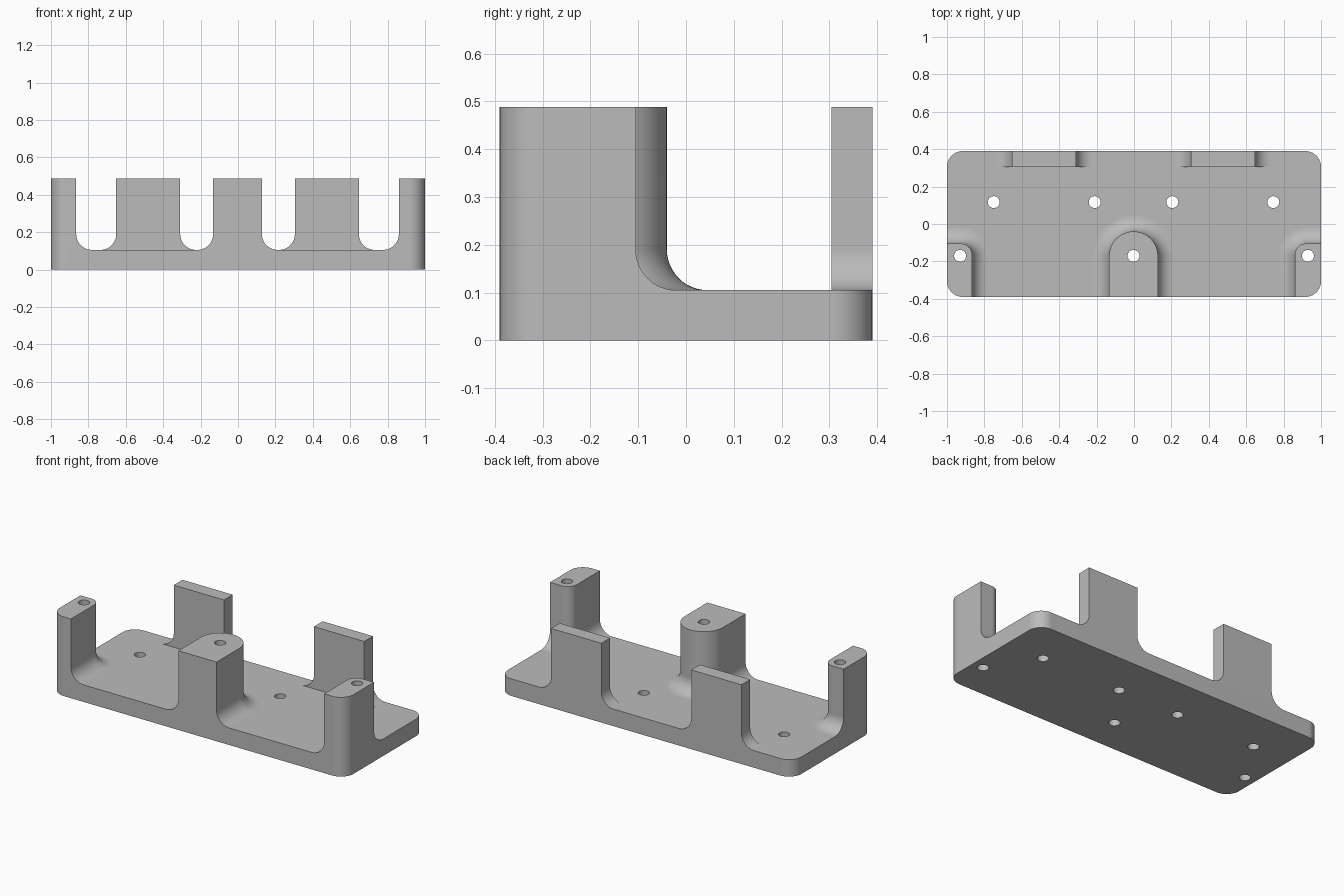
import bpy, bmesh
from math import sin, cos, radians

default = bpy.data.objects.get("Cube")
if default:
    bpy.data.objects.remove(default, do_unlink=True)

# Main dimensions
HALF_X, HALF_Y = 1.0, 0.39
PLATE_TOP, TOP = 0.105, 0.488
CORNER, FILLET = 0.085, 0.085
SHIFT = -0.0025          # the posts and holes sit slightly off centre
POST_Y = -0.17

grey = bpy.data.materials.new("plain grey")
grey.use_nodes = True
colour = (0.5, 0.5, 0.5, 1)
grey.diffuse_color = colour
grey.node_tree.nodes["Principled BSDF"].inputs["Base Color"].default_value = colour


def arc(cx, cy, r, start, end, steps=10):
    angles = [radians(start + (end - start) * i / steps) for i in range(steps + 1)]
    return [(cx + r * cos(a), cy + r * sin(a)) for a in angles]


def loft(name, outline, levels):
    """Stack outline(offset) rings at each (offset, z) level into a closed solid."""
    bm = bmesh.new()
    rings = [[bm.verts.new((x, y, z)) for x, y in outline(d)] for d, z in levels]
    for low, high in zip(rings, rings[1:]):
        n = len(low)
        for i in range(n):
            j = (i + 1) % n
            bm.faces.new((low[i], low[j], high[j], high[i]))
    bm.faces.new(rings[0])
    bm.faces.new(rings[-1])
    bmesh.ops.recalc_face_normals(bm, faces=bm.faces)
    mesh = bpy.data.meshes.new(name)
    bm.to_mesh(mesh)
    bm.free()
    mesh.materials.append(grey)
    obj = bpy.data.objects.new(name, mesh)
    bpy.context.collection.objects.link(obj)
    return obj


def activate(obj):
    bpy.ops.object.select_all(action='DESELECT')
    obj.select_set(True)
    bpy.context.view_layer.objects.active = obj


def drill(obj, holes, radius=0.032):
    for x, y in holes:
        cutter = loft("hole_cutter", lambda d: arc(x, y, radius, 0, 345, 23),
                      [(0, -0.1), (0, TOP + 0.1)])
        cutter.hide_render = True
        cut = obj.modifiers.new("hole", 'BOOLEAN')
        cut.operation, cut.solver, cut.object = 'DIFFERENCE', 'EXACT', cutter
        activate(obj)
        bpy.ops.object.modifier_apply(modifier=cut.name)
        bpy.data.objects.remove(cutter, do_unlink=True)


def finish(obj):
    activate(obj)
    bpy.ops.object.shade_smooth_by_angle(angle=radians(35))
    obj.modifiers.new("weighted_normals", 'WEIGHTED_NORMAL').keep_sharp = True


# Concave fillet profile shared by every upright, from plate to top
fillet_angles = [radians(90 * i / 12) for i in range(13)]
upright = [(FILLET * (1 - sin(a)), PLATE_TOP + FILLET * (1 - cos(a))) for a in fillet_angles]
upright.append((0, TOP))


# Base plate with rounded corners
def plate_outline(d):
    x, y = HALF_X - CORNER, HALF_Y - CORNER
    return (arc(x, y, CORNER, 0, 90) + arc(-x, y, CORNER, 90, 180)
            + arc(-x, -y, CORNER, 180, 270) + arc(x, -y, CORNER, 270, 360))


corner_holes = {side: (side * 0.93, POST_Y) for side in (-1, 1)}
centre_hole = (SHIFT, POST_Y)
plate_holes = [(SHIFT + s * x, 0.117) for s in (-1, 1) for x in (0.2075, 0.7475)]
plate = loft("base_plate", plate_outline, [(0, 0), (0, PLATE_TOP)])
drill(plate, plate_holes + [centre_hole] + list(corner_holes.values()))
finish(plate)


# Centre post with a half-round back
def centre_outline(d):
    r = 0.13 + d
    return ([(SHIFT + r, -HALF_Y)] + arc(SHIFT, POST_Y, r, 0, 180, 32)
            + [(SHIFT - r, -HALF_Y)])


centre = loft("centre_post", centre_outline, upright)
drill(centre, [centre_hole])
finish(centre)

for side, word in ((-1, "right"), (1, "left")):
    # Front corner post: outer corner follows the plate, inner corner is filleted
    def corner_outline(d):
        inner = HALF_X - 0.1375 - side * 0.0025
        r = 0.06
        inside = arc(inner + r, -0.105 - r, r + d, 180, 90)
        outside = arc(HALF_X - CORNER, CORNER - HALF_Y, CORNER, 0, -90)
        pts = [(inner - d, -HALF_Y)] + inside + [(HALF_X, -0.105 + d)] + outside
        return [(side * x, y) for x, y in pts]

    post = loft(word + "_corner_post", corner_outline, upright)
    drill(post, [corner_holes[side]])
    finish(post)

    # Rear tab, flared sideways only
    def tab_outline(d):
        cx, w = SHIFT + side * 0.4775, 0.171 + d
        return [(cx - w, 0.305), (cx + w, 0.305), (cx + w, HALF_Y), (cx - w, HALF_Y)]

    finish(loft(word + "_rear_tab", tab_outline, upright))
